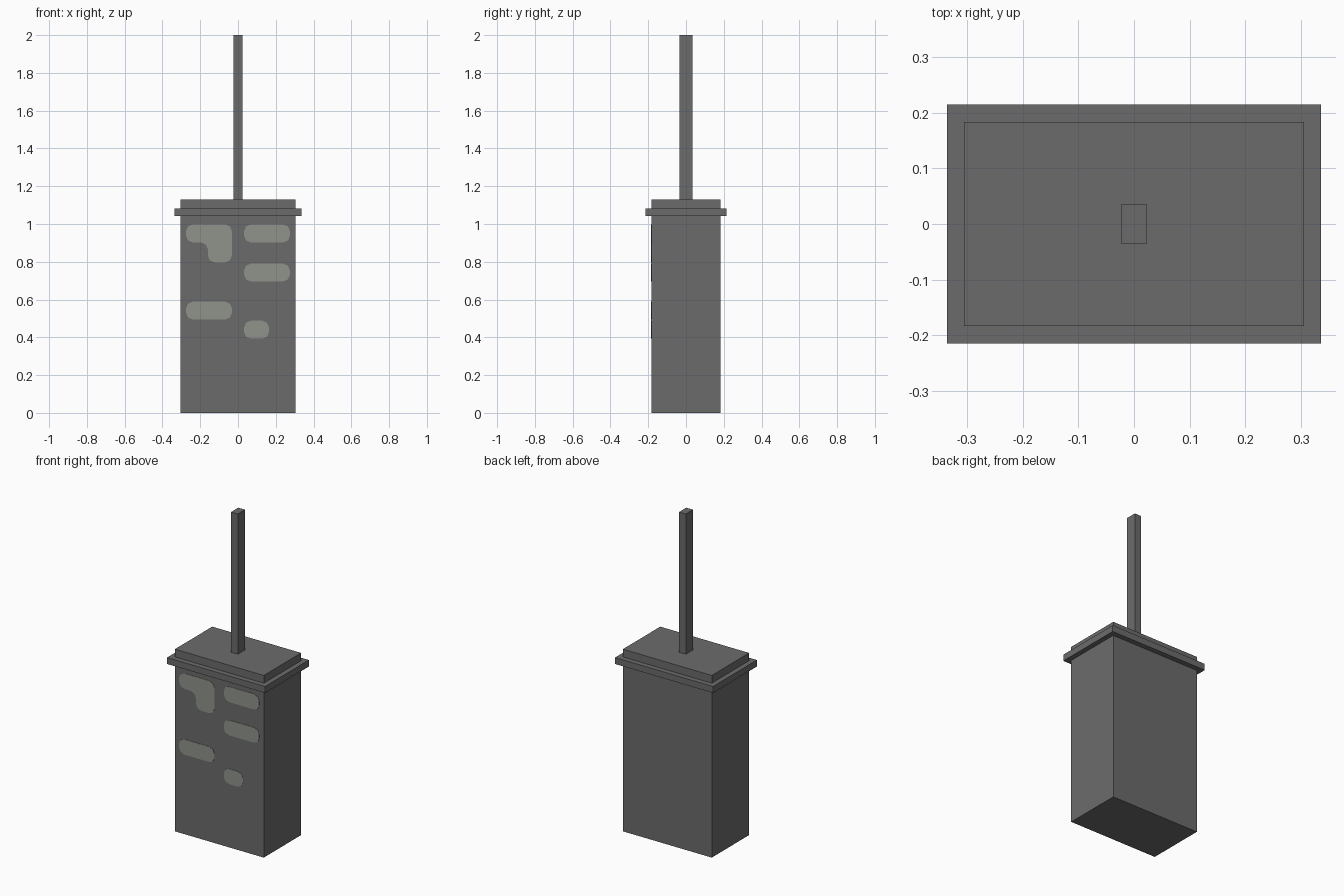
import bpy, bmesh, math

cube = bpy.data.objects.get("Cube")
if cube:
    bpy.data.objects.remove(cube, do_unlink=True)


def material(name, rgb):
    m = bpy.data.materials.new(name)
    m.use_nodes = True
    m.diffuse_color = (*rgb, 1)
    bsdf = next(n for n in m.node_tree.nodes if n.type == 'BSDF_PRINCIPLED')
    bsdf.inputs["Base Color"].default_value = (*rgb, 1)
    return m


DARK = material("dark grey", (0.148, 0.148, 0.148))
PALE = material("pale grey", (0.279, 0.287, 0.258))


def make_object(name, bm, mat):
    bmesh.ops.recalc_face_normals(bm, faces=bm.faces)
    mesh = bpy.data.meshes.new(name)
    bm.to_mesh(mesh)
    bm.free()
    mesh.materials.append(mat)
    obj = bpy.data.objects.new(name, mesh)
    bpy.context.collection.objects.link(obj)
    return obj


def box(name, half_x, half_y, z0, z1):
    bm = bmesh.new()
    bmesh.ops.create_cube(bm, size=1)
    for v in bm.verts:
        v.co = (v.co.x * 2 * half_x, v.co.y * 2 * half_y,
                z0 + (v.co.z + 0.5) * (z1 - z0))
    return make_object(name, bm, DARK)


BODY_X, BODY_Y = 0.305, 0.183
FRONT = -BODY_Y
THICK = 0.002


def plate(name, corners, radius=0.036, steps=2):
    """Thin front plate from an x, z outline with rounded corners."""
    bm = bmesh.new()
    verts = []
    n = len(corners)
    for i, (x, z) in enumerate(corners):
        px, pz = corners[i - 1]
        nx, nz = corners[(i + 1) % n]
        a, b = math.hypot(px - x, pz - z), math.hypot(nx - x, nz - z)
        ux, uz, vx, vz = (px - x) / a, (pz - z) / a, (nx - x) / b, (nz - z) / b
        for k in range(steps + 1):
            t = k / steps * math.pi / 2
            s, c = radius * (1 - math.sin(t)), radius * (1 - math.cos(t))
            verts.append(bm.verts.new((x + ux * s + vx * c, FRONT - THICK,
                                       z + uz * s + vz * c)))
    face = bm.faces.new(verts)
    # Extrude back to the body
    ext = bmesh.ops.extrude_face_region(bm, geom=[face], use_keep_orig=True)
    for g in ext["geom"]:
        if isinstance(g, bmesh.types.BMVert):
            g.co.y = FRONT + THICK
    return make_object(name, bm, PALE)


def rect(x0, x1, z0, z1):
    return [(x0, z0), (x1, z0), (x1, z1), (x0, z1)]


# Case, collar and rod
box("case", BODY_X, BODY_Y, 0, 1.13)
box("collar", 0.336, 0.215, 1.042, 1.082)
box("rod", 0.023, 0.035, 1.13, 2.0)

# Pale front panels, the first stepped down at its inner end
plate("stepped_panel", [(-0.275, 0.902), (-0.16, 0.902), (-0.16, 0.797),
                        (-0.032, 0.797), (-0.032, 0.998), (-0.275, 0.998)])
plate("upper_left_panel", rect(0.032, 0.275, 0.902, 0.998))
plate("middle_left_panel", rect(0.032, 0.275, 0.696, 0.79))
plate("lower_right_panel", rect(-0.275, -0.032, 0.494, 0.589))
plate("small_lower_panel", rect(0.032, 0.164, 0.393, 0.488))
